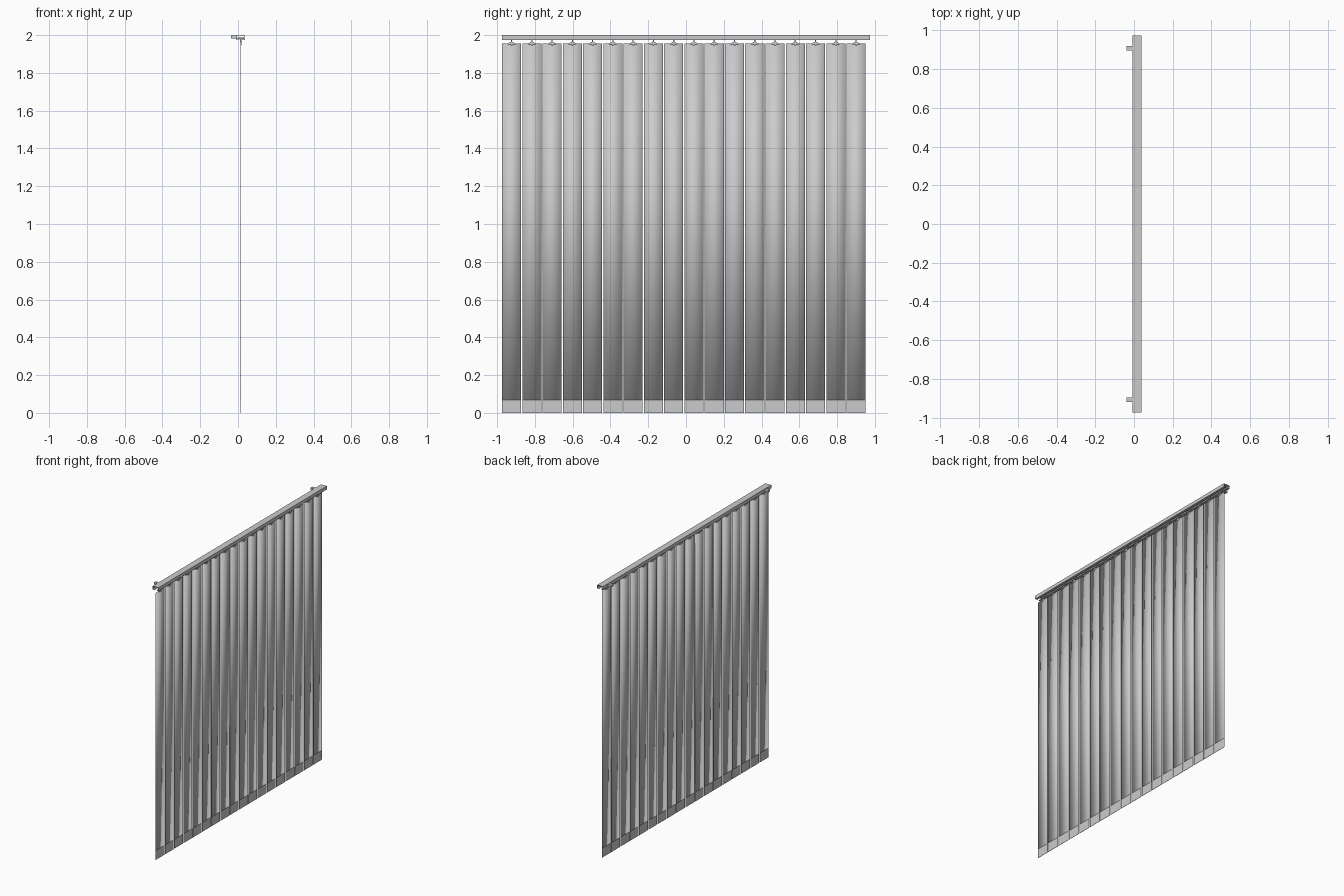
import bpy, bmesh, math
from mathutils import Vector

if "Cube" in bpy.data.objects:
    bpy.data.objects.remove(bpy.data.objects["Cube"])

RAIL_X = 0.0145         # centre line of rail and slats
HALF = 0.974            # half the rail length
COUNT, PITCH, WIDTH = 18, 0.1073, 0.101


def finish(name, bm, smooth=False):
    bmesh.ops.recalc_face_normals(bm, faces=bm.faces[:])
    me = bpy.data.meshes.new(name)
    bm.to_mesh(me)
    bm.free()
    for p in me.polygons:
        p.use_smooth = smooth
    ob = bpy.data.objects.new(name, me)
    bpy.context.collection.objects.link(ob)
    return ob


def add_box(bm, x0, x1, y0, y1, z0, z1):
    vs = bmesh.ops.create_cube(bm, size=1)["verts"]
    for v in vs:
        v.co = Vector(((x0 + x1) / 2 + v.co.x * (x1 - x0),
                       (y0 + y1) / 2 + v.co.y * (y1 - y0),
                       (z0 + z1) / 2 + v.co.z * (z1 - z0)))


def box(name, *dims, smooth=False):
    bm = bmesh.new()
    add_box(bm, *dims)
    return finish(name, bm, smooth)


def extrude(name, pts, axis, lo, hi):
    """Extrude a closed profile along x (y,z points) or y (x,z points)."""
    bm = bmesh.new()
    vs = [bm.verts.new((lo, a, b) if axis == "x" else (a, lo, b)) for a, b in pts]
    f = bm.faces.new(vs)
    out = bmesh.ops.extrude_face_region(bm, geom=[f])["geom"]
    d = Vector((hi - lo, 0, 0)) if axis == "x" else Vector((0, hi - lo, 0))
    bmesh.ops.translate(bm, vec=d, verts=[g for g in out if isinstance(g, bmesh.types.BMVert)])
    return finish(name, bm)


# headrail: C-channel with a slot along the underside
w, t, s, z0, z1 = 0.0235, 0.003, 0.007, 1.975, 2.0
right = [(s, z0), (w, z0), (w, z1)]
left = [(-w, z1), (-w, z0), (-s, z0), (-s, z0 + t), (-w + t, z0 + t),
        (-w + t, z1 - t), (w - t, z1 - t), (w - t, z0 + t), (s, z0 + t)]
extrude("headrail", [(RAIL_X + x, z) for x, z in right + left], "y", -HALF, HALF)

# wall brackets behind the rail
for side in (-1, 1):
    y = side * 0.907
    box("wall_bracket", -0.038, RAIL_X - w + 0.001, y - 0.011, y + 0.011, 1.981, 1.997)

# slats, hem weights, carriers and hangers
for i in range(COUNT):
    y = -HALF + WIDTH / 2 + i * PITCH
    y0, y1 = y - WIDTH / 2, y + WIDTH / 2
    box("slat", RAIL_X - 0.0006, RAIL_X + 0.0006, y0, y1, 0.066, 1.955, smooth=True)
    box("hem_weight", RAIL_X - 0.001, RAIL_X + 0.001, y0, y1, 0.0, 0.068)
    # carrier riding inside the channel
    box("carrier", RAIL_X - 0.016, RAIL_X + 0.016, y - 0.012, y + 0.012, 1.979, 1.988)
    # hook stem and triangular hanger plate
    bm = bmesh.new()
    add_box(bm, RAIL_X - 0.003, RAIL_X + 0.003, y - 0.003, y + 0.003, 1.962, 1.982)
    add_box(bm, RAIL_X - 0.002, RAIL_X + 0.005, y - 0.004, y + 0.004, 1.945, 1.962)
    finish("hanger_hook", bm)
    extrude("hanger_plate", [(y - 0.02, 1.950), (y + 0.02, 1.950), (y + 0.02, 1.955),
                             (y + 0.004, 1.965), (y - 0.004, 1.965), (y - 0.02, 1.955)],
            "x", RAIL_X - 0.0014, RAIL_X + 0.0014)
